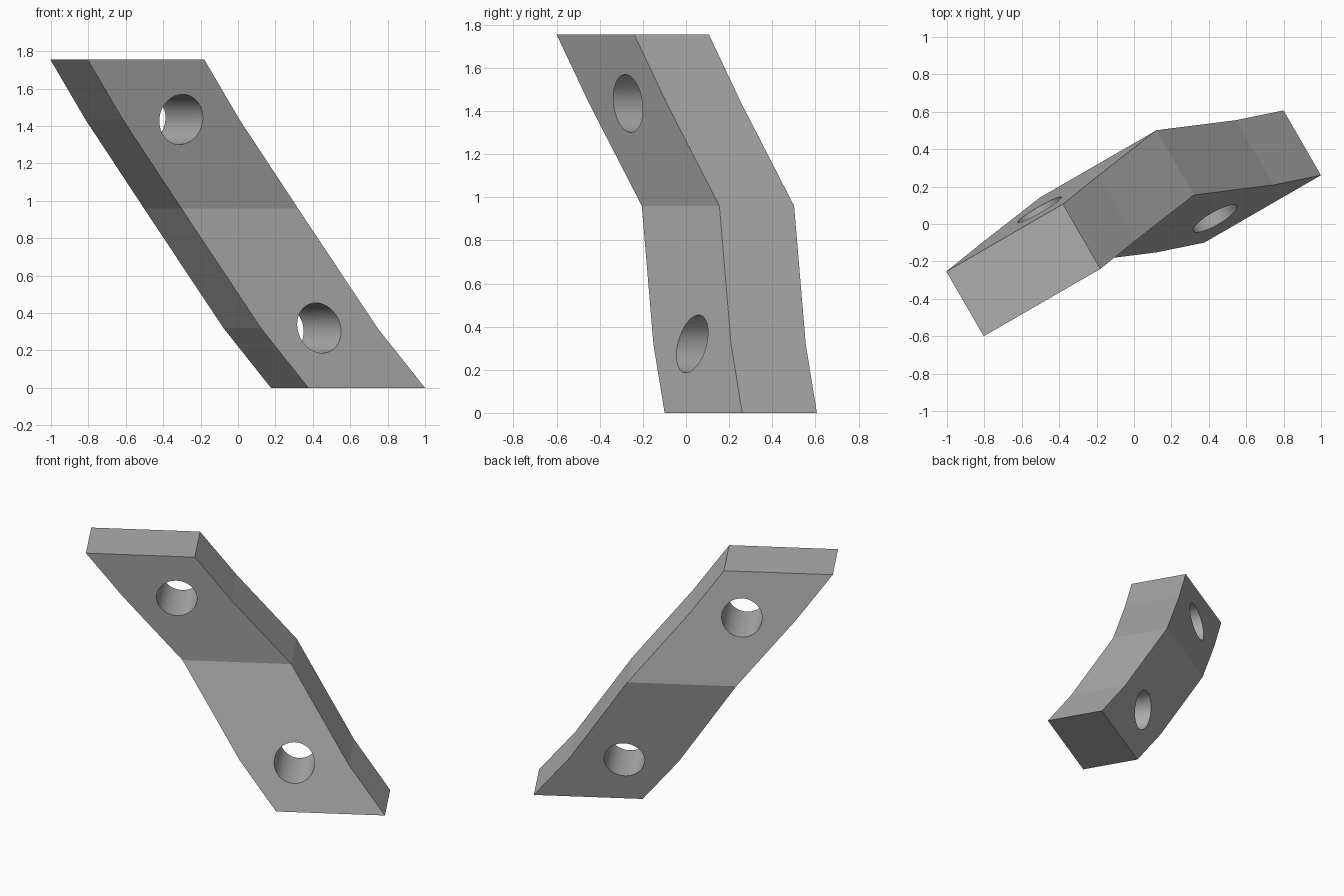
import bpy
import bmesh
from math import radians
from mathutils import Matrix

cube = bpy.data.objects.get("Cube")
if cube:
    bpy.data.objects.remove(cube, do_unlink=True)

WIDTH, DEPTH, HOLE_RADIUS = 0.72, 0.4, 0.134
TURN = Matrix.Rotation(radians(30), 4, "Z")

# Bar sections in the turned frame: right edge, front edge, height
SECTIONS = [
    (0.996, -0.274, 0.0),
    (0.75, -0.192, 0.32),
    (0.355, -0.026, 0.96),
    (-0.038, -0.081, 1.435),
    (-0.276, -0.118, 1.755),
]
HOLE_SECTIONS = (SECTIONS[1], SECTIONS[3])

grey = bpy.data.materials.new("grey")
grey.use_nodes = True
colour = (0.42, 0.42, 0.42, 1)
grey.diffuse_color = colour
grey.node_tree.nodes["Principled BSDF"].inputs["Base Color"].default_value = colour


def make_object(name, bm):
    bmesh.ops.recalc_face_normals(bm, faces=bm.faces)
    bm.transform(TURN)
    mesh = bpy.data.meshes.new(name)
    bm.to_mesh(mesh)
    bm.free()
    mesh.materials.append(grey)
    obj = bpy.data.objects.new(name, mesh)
    bpy.context.collection.objects.link(obj)
    return obj


# Bent bar lofted through the sections
bm = bmesh.new()
rings = []
for right, front, z in SECTIONS:
    left, back = right - WIDTH, front + DEPTH
    corners = ((left, front), (right, front), (right, back), (left, back))
    rings.append([bm.verts.new((x, y, z)) for x, y in corners])
for low, high in zip(rings, rings[1:]):
    for i in range(4):
        j = (i + 1) % 4
        bm.faces.new((low[i], low[j], high[j], high[i]))
bm.faces.new(rings[0])
bm.faces.new(rings[-1])
bmesh.ops.dissolve_limit(bm, angle_limit=radians(0.5), verts=bm.verts, edges=bm.edges)
bar = make_object("bent_bar", bm)

# Round through holes, with smooth walls
bm = bmesh.new()
for right, front, z in HOLE_SECTIONS:
    centre = Matrix.Translation((right - WIDTH / 2, front + DEPTH / 2, z))
    bmesh.ops.create_cone(bm, cap_ends=True, segments=64, radius1=HOLE_RADIUS,
                          radius2=HOLE_RADIUS, depth=DEPTH * 2,
                          matrix=centre @ Matrix.Rotation(radians(90), 4, "X"))
for face in bm.faces:
    face.smooth = len(face.verts) == 4
cutter = make_object("hole_cutter", bm)
cutter.hide_render = True
cutter.hide_viewport = True

holes = bar.modifiers.new("holes", "BOOLEAN")
holes.operation = "DIFFERENCE"
holes.solver = "EXACT"
holes.object = cutter
